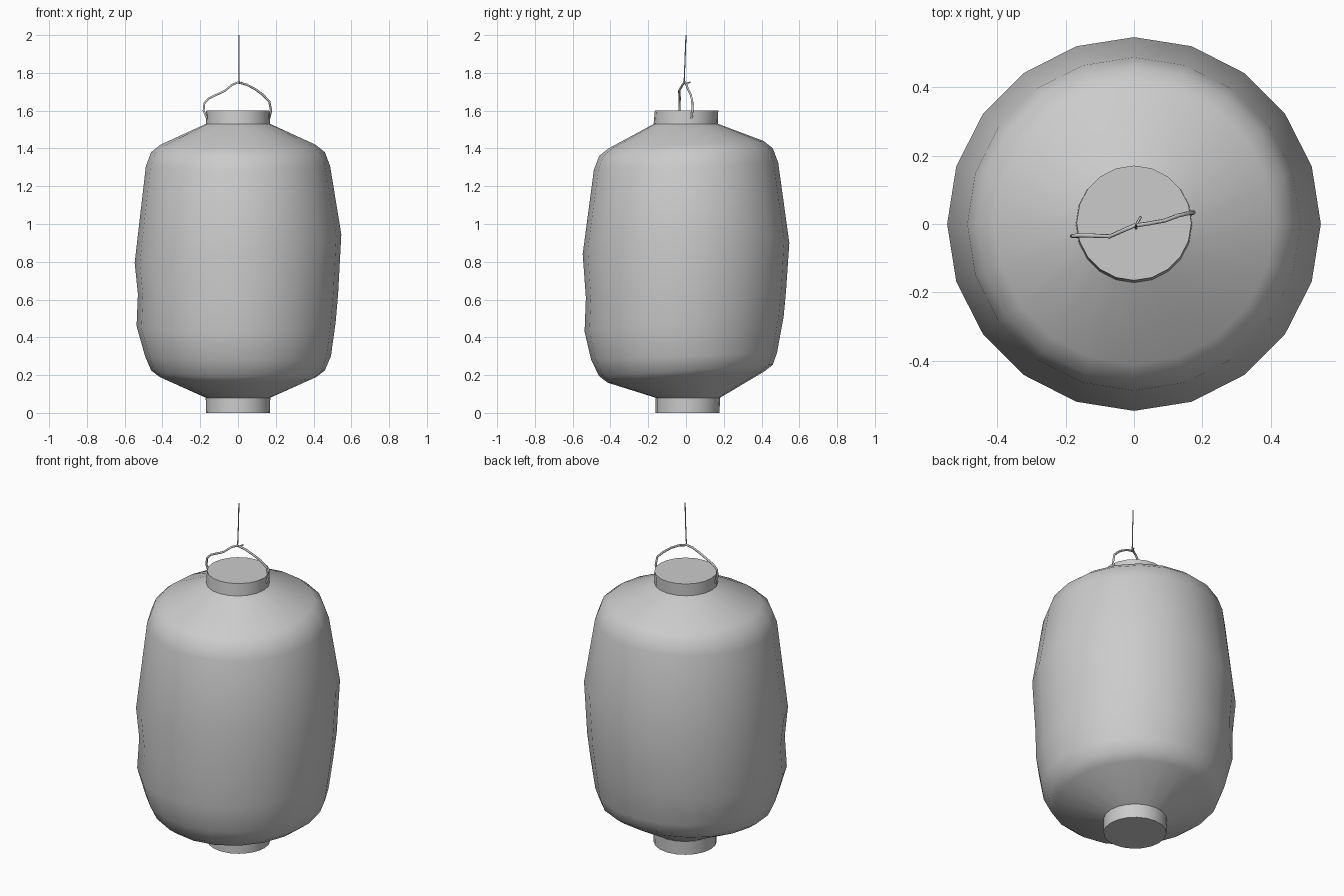
import bpy
from math import cos, sin, pi

if "Cube" in bpy.data.objects:
    bpy.data.objects.remove(bpy.data.objects["Cube"], do_unlink=True)

SIDES = 20

grey = bpy.data.materials.new("light grey")
grey.use_nodes = True
grey.diffuse_color = (0.6, 0.6, 0.6, 1)
grey.node_tree.nodes["Principled BSDF"].inputs["Base Color"].default_value = (0.6, 0.6, 0.6, 1)


def ring_mesh(name, rings, capped=False):
    """Skin a stack of rings, top to bottom: radius, height, x tilt, y tilt, x shift, y shift."""
    verts, faces = [], []
    for r, z, tilt_x, tilt_y, dx, dy in rings:
        for k in range(SIDES):
            c, s = cos(2 * pi * k / SIDES), sin(2 * pi * k / SIDES)
            verts.append((r * c + dx, r * s + dy, z + tilt_x * c + tilt_y * s))
    for i in range(len(rings) - 1):
        for k in range(SIDES):
            a, b = i * SIDES, (i + 1) * SIDES
            n = (k + 1) % SIDES
            faces.append((a + k, b + k, b + n, a + n))
    if capped:
        faces.append(tuple(range(SIDES)))
        faces.append(tuple(reversed(range(len(verts) - SIDES, len(verts)))))
    mesh = bpy.data.meshes.new(name)
    mesh.from_pydata(verts, [], faces)
    mesh.materials.append(grey)
    obj = bpy.data.objects.new(name, mesh)
    bpy.context.collection.objects.link(obj)
    bpy.ops.object.select_all(action='DESELECT')
    obj.select_set(True)
    bpy.context.view_layer.objects.active = obj
    if capped:
        bpy.ops.object.shade_smooth_by_angle(angle=pi / 5)
    else:
        bpy.ops.object.shade_smooth()
    return obj


def wire(name, points, radius):
    """Thin round wire along a path."""
    curve = bpy.data.curves.new(name, 'CURVE')
    curve.dimensions = '3D'
    curve.bevel_depth = radius
    curve.bevel_resolution = 1
    curve.use_fill_caps = True
    spline = curve.splines.new('POLY')
    spline.points.add(len(points) - 1)
    for p, co in zip(spline.points, points):
        p.co = (*co, 1)
    curve.materials.append(grey)
    obj = bpy.data.objects.new(name, curve)
    bpy.context.collection.objects.link(obj)
    return obj


# Paper body, slightly crooked
ring_mesh("paper_body", [
    (0.17, 1.53, 0, 0, 0, 0),
    (0.41, 1.42, 0, 0.02, 0, 0),
    (0.46, 1.38, 0, 0.02, 0, 0),
    (0.488, 1.305, 0, 0.02, 0, 0),
    (0.547, 0.87, 0.075, 0.03, 0, 0),
    (0.53, 0.63, 0, 0.02, 0, 0),
    (0.527, 0.47, 0.01, 0.04, -0.01, -0.01),
    (0.492, 0.30, 0, 0.02, 0, -0.01),
    (0.46, 0.225, 0, 0.03, 0, 0),
    (0.415, 0.19, 0, 0.03, 0, 0),
    (0.17, 0.08, 0, 0, 0, 0.01),
])

# End collars
ring_mesh("top_collar", [(0.168, 1.6, 0, 0, 0, 0.003), (0.17, 1.525, 0, 0, 0, -0.002)], True)
ring_mesh("bottom_collar", [(0.171, 0.08, 0, 0, 0, 0.01), (0.169, 0, 0, 0, 0, 0.008)], True)

# Bent wire handle, its twisted end, and the hanging string
wire("wire_handle", [
    (-0.165, -0.035, 1.56), (-0.182, -0.035, 1.60), (-0.178, -0.035, 1.64),
    (-0.155, -0.033, 1.665), (-0.07, -0.036, 1.705), (-0.03, -0.018, 1.738),
    (0, -0.005, 1.75), (0.045, 0.002, 1.738), (0.09, 0.01, 1.715),
    (0.13, 0.025, 1.685), (0.165, 0.033, 1.65), (0.175, 0.034, 1.60),
    (0.165, 0.03, 1.56),
], 0.006)
wire("wire_knot", [(0.006, -0.014, 1.755), (0.008, 0, 1.745), (0.02, 0.022, 1.75)], 0.004)
wire("hanging_string", [(0.004, -0.01, 1.745), (0.006, -0.006, 1.85), (0.006, 0, 2.0)], 0.003)
